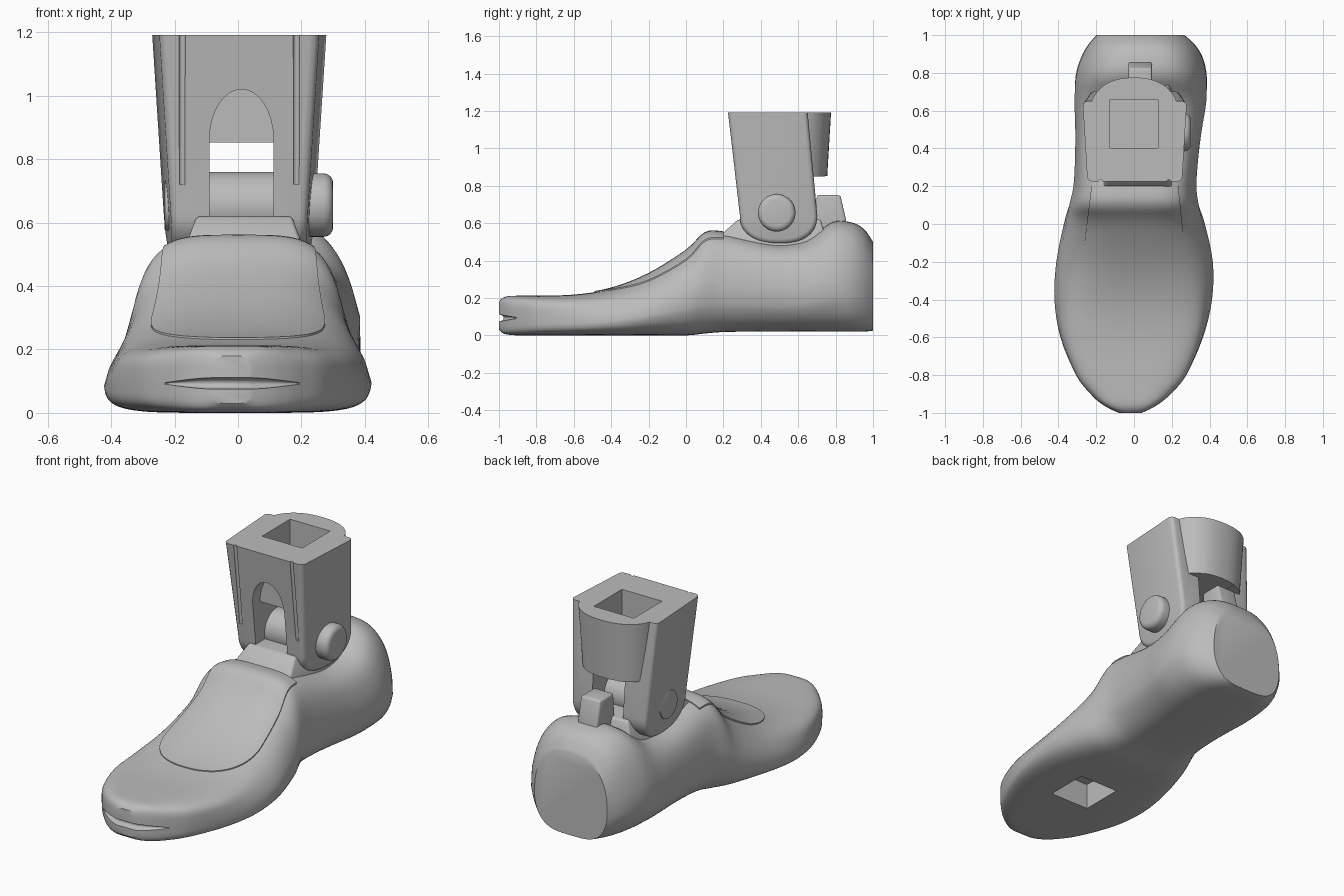
import bpy, bmesh, math

if "Cube" in bpy.data.objects:
    bpy.data.objects.remove(bpy.data.objects["Cube"], do_unlink=True)

grey = bpy.data.materials.new("plain_grey")
grey.use_nodes = True
TONE = (0.5, 0.5, 0.5, 1)
grey.diffuse_color = TONE
grey.node_tree.nodes["Principled BSDF"].inputs["Base Color"].default_value = TONE


def loft(name, rings):
    """Skin a list of equal-length closed rings and cap both ends."""
    bm = bmesh.new()
    rows = [[bm.verts.new(p) for p in ring] for ring in rings]
    n = len(rows[0])
    for a, b in zip(rows, rows[1:]):
        for i in range(n):
            j = (i + 1) % n
            bm.faces.new((a[i], a[j], b[j], b[i]))
    bm.faces.new(rows[0])
    bm.faces.new(rows[-1])
    bmesh.ops.recalc_face_normals(bm, faces=bm.faces)
    mesh = bpy.data.meshes.new(name)
    bm.to_mesh(mesh)
    bm.free()
    mesh.materials.append(grey)
    obj = bpy.data.objects.new(name, mesh)
    bpy.context.collection.objects.link(obj)
    return obj


def activate(obj):
    bpy.ops.object.select_all(action='DESELECT')
    obj.select_set(True)
    bpy.context.view_layer.objects.active = obj


def apply_modifier(obj, kind, **settings):
    mod = obj.modifiers.new(kind.lower(), kind)
    for key, value in settings.items():
        setattr(mod, key, value)
    activate(obj)
    bpy.ops.object.modifier_apply(modifier=mod.name)


def combine(obj, tool, operation='DIFFERENCE'):
    apply_modifier(obj, 'BOOLEAN', object=tool, operation=operation, solver='EXACT')
    bpy.data.objects.remove(tool, do_unlink=True)


def bevel(obj, width, segments=3):
    apply_modifier(obj, 'BEVEL', width=width, segments=segments,
                   limit_method='ANGLE', angle_limit=math.radians(40))


def box(name, x0, x1, y0, y1, z0, z1):
    return loft(name, [[(x0, y0, z), (x1, y0, z), (x1, y1, z), (x0, y1, z)] for z in (z0, z1)])


def rod(name, x0, x1, y, z, r):
    """Cylinder lying along x."""
    turn = [math.tau * i / 48 for i in range(48)]
    return loft(name, [[(x, y + r * math.cos(a), z + r * math.sin(a)) for a in turn] for x in (x0, x1)])


def rounded(a, n):
    """Point on a unit superellipse."""
    c, s = math.cos(a), math.sin(a)
    return (math.copysign(abs(c) ** (2 / n), c), math.copysign(abs(s) ** (2 / n), s))


# Foot stations: y, centre x, half width, bottom, top, squareness, top taper, sole taper
STATIONS = [
    (-1.0, -.02, .06, .03, .18, 4, 0, 0),
    (-.98, -.02, .105, .012, .2, 4, 0, 0),
    (-.95, -.02, .155, .004, .21, 4, 0, 0),
    (-.9, -.018, .212, 0, .212, 4, 0, 0),
    (-.8, -.015, .292, 0, .213, 4, 0, 0),
    (-.6, -.012, .378, 0, .218, 4, .06, 0),
    (-.4, -.004, .418, 0, .25, 3.6, .18, 0),
    (-.2, .003, .417, 0, .328, 3.2, .28, .04),
    (0, .002, .38, 0, .453, 3.4, .28, .12),
    (.1, 0, .355, .01, .546, 4, .21, .2),
    (.2, .005, .335, .018, .55, 4, .17, .28),
    (.35, .014, .334, .02, .515, 4, .14, .32),
    (.5, .024, .343, .02, .49, 4, .14, .32),
    (.65, .034, .36, .02, .515, 3.7, .19, .28),
    (.78, .038, .36, .02, .605, 3.5, .26, .24),
    (.88, .042, .332, .02, .605, 3.3, .25, .2),
    (.95, .04, .288, .02, .57, 2.9, .2, .18),
    (1.0, .035, .235, .025, .5, 2.5, .1, .12),
]


def smooth_stations(steps=4):
    last = len(STATIONS) - 1
    for i in range(last):
        quad = [STATIONS[max(0, min(last, i + k))] for k in (-1, 0, 1, 2)]
        for step in range(steps):
            t = step / steps
            yield [b + t / 2 * (c - a + t * (2*a - 5*b + 4*c - d + t * (3*(b - c) + d - a)))
                   for a, b, c, d in zip(*quad)]
    yield STATIONS[-1]


def foot_shape(name, grow=0):
    rings = []
    for y, cx, w, zb, zt, n, top, sole in smooth_stations():
        ring = []
        for i in range(64):
            # the sole corner is squarer than the top
            u, v = rounded(math.tau * i / 64, n if i <= 32 else n + 1.2)
            h = (v + 1) / 2
            upper = 1 - top * max(0, h - .4) / .6
            lower = 1 - sole * max(0, 1 - h / .5) ** 2
            ring.append((cx + u * (w + grow) * upper * lower, y, zb + (zt + grow - zb) * h))
        rings.append(ring)
    return loft(name, rings)


# Foot with square sole socket
foot = foot_shape("foot")
combine(foot, box("sole_cutter", -.1, .15, -.52, -.27, -.1, .15))

# Toe groove following the toe outline and fading at both ends
toe = [s for s in smooth_stations() if s[0] < -.89]
path = [(s[1] - s[2], s[0]) for s in reversed(toe)] + [(s[1] + s[2], s[0]) for s in toe]
rings = []
for k, (x, y) in enumerate(path):
    size = .15 + .85 * math.sin(math.pi * k / (len(path) - 1))
    reach = math.hypot(x + .02, y + .7)
    dx, dy = (x + .02) / reach, (y + .7) / reach
    rings.append([(x + dx * .026 * size * math.cos(a), y + dy * .026 * size * math.cos(a),
                   .093 + .018 * size * math.sin(a)) for a in (math.tau * i / 16 for i in range(16))])
combine(foot, loft("toe_groove_cutter", rings))

# Raised instep panel with a rounded front
outline = [(.275 * u, -.2 + .29 * v) for u, v in
           (rounded(math.pi + math.pi * i / 32, 2.4) for i in range(33))]
outline += [(.235, .2), (-.225, .2)]
panel = foot_shape("instep_panel", .006)
combine(panel, loft("panel_cutter", [[(x, y, z) for x, y in outline] for z in (.15, .8)]), 'INTERSECT')

# Collar between the ankle legs
collar = loft("ankle_collar", [
    [(a, y0, z), (b, y0, z), (b, y1, z), (a, y1, z)] for a, b, y0, y1, z in
    ((-.19, .23, .12, .76, .4), (-.157, .195, .2, .74, .55), (-.13, .17, .28, .72, .62))])
bevel(collar, .012)

# Heel tab behind the ankle
tab_side = [(.68, .5), (.7, .75), (.825, .75), (.855, .62), (.86, .5)]
tab = loft("heel_tab", [[(x, y, z) for y, z in tab_side] for x in (-.03, .095)])
bevel(tab, .012)

# Ankle bracket: tapered block, narrower in front, with a rounded lower end
side = [(.218, 1.25), (.645, 1.25)]
for i in range(25):
    u, v = rounded(-math.pi * i / 24, 2.3)
    side.append((.495 + .207 * u, .64 + .15 * v))


def bracket_width(y, z):
    return .222 + .07 * (z - .55) + .06 * (y - .5)


bracket = loft("ankle_bracket", [[(s * bracket_width(y, z) + .004, y, z) for y, z in side]
                                 for s in (-1, 1)])
bevel(bracket, .025)

# Rounded back of the bracket
back = loft("bracket_back", [
    [(rx * u, .57 + ry * v, z) for u, v in (rounded(math.tau * i / 64, 2.3) for i in range(64))]
    for z, rx, ry in ((.85, .215, .185), (1.25, .24, .209))])
combine(bracket, back, 'UNION')
combine(bracket, box("top_trim", -1, 1, -1, 2, 1.192, 1.5))

# Through window, arched front recess, top socket
combine(bracket, box("window_cutter", -.09, .112, -.1, 1.2, .3, .852))
arch = [(-.09, .84), (.112, .84)]
arch += [(.011 + .101 * math.cos(math.pi * i / 24), .86 + .16 * math.sin(math.pi * i / 24))
         for i in range(25)]
combine(bracket, loft("arch_cutter", [[(x, y, z) for x, z in arch] for y in (.1, .33)]))
combine(bracket, box("socket_cutter", -.128, .128, .402, .658, .92, 1.4))

# Fine grooves down the front of the bracket
for sx in (-1, 1):
    rings = []
    for y, z in ((.213, 1.3), (.275, .72)):
        rings.append([(sx * .18 + .004 + .01 * math.cos(a), y + .01 * math.sin(a), z)
                      for a in (math.tau * i / 12 for i in range(12))])
    combine(bracket, loft("groove_cutter", rings))

# Pivot barrel, pin head and flush pin end
barrel = rod("pivot_barrel", -.12, .14, .48, .65, .11)
pin_head = rod("pin_head", .2, .3, .485, .655, .1)
bevel(pin_head, .03, 4)
pin_end = rod("pin_end", -.231, -.15, .485, .655, .08)
bevel(pin_end, .004, 2)

for obj in (foot, panel, collar, tab, bracket, barrel, pin_head, pin_end):
    activate(obj)
    bpy.ops.object.shade_smooth_by_angle(angle=math.radians(35))
